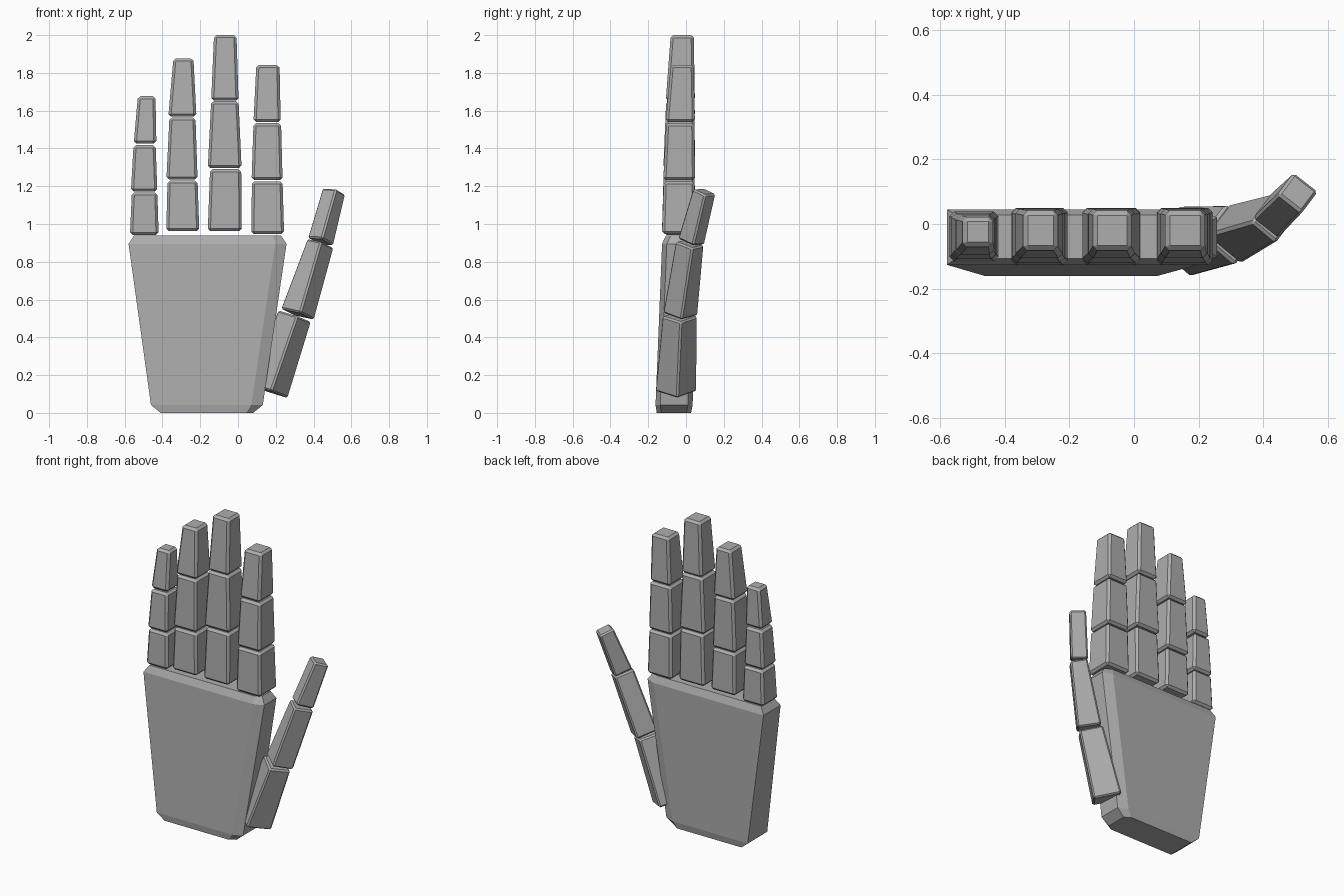
import bpy, bmesh, math
from mathutils import Vector

cube = bpy.data.objects.get("Cube")
if cube:
    bpy.data.objects.remove(cube, do_unlink=True)

grey = bpy.data.materials.new("grey")
grey.use_nodes = True
grey.diffuse_color = (0.42, 0.42, 0.42, 1)
grey.node_tree.nodes["Principled BSDF"].inputs["Base Color"].default_value = (0.42, 0.42, 0.42, 1)


def loft(name, rings, bevel=0):
    """Skin a stack of matching rings, cap the ends, chamfer the edges."""
    bm = bmesh.new()
    loops = [[bm.verts.new(p) for p in ring] for ring in rings]
    n = len(loops[0])
    for a, b in zip(loops, loops[1:]):
        for i in range(n):
            j = (i + 1) % n
            bm.faces.new((a[i], a[j], b[j], b[i]))
    bm.faces.new(loops[0][::-1])
    bm.faces.new(loops[-1])
    if bevel:
        bmesh.ops.bevel(bm, geom=bm.edges[:], offset=bevel, segments=1,
                        profile=0.5, affect='EDGES')
    bmesh.ops.recalc_face_normals(bm, faces=bm.faces[:])
    me = bpy.data.meshes.new(name)
    bm.to_mesh(me)
    bm.free()
    me.materials.append(grey)
    ob = bpy.data.objects.new(name, me)
    bpy.context.collection.objects.link(ob)
    return ob


def rect(x0, x1, y0, y1, z):
    return [(x0, y0, z), (x1, y0, z), (x1, y1, z), (x0, y1, z)]


# Palm: tapered slab, wide chamfers on the thumb side, cut corners at both ends
def palm_ring(z, inset_x, inset_y):
    t = z / 0.935
    x0 = -0.455 - 0.13 * t + inset_x
    x1 = 0.125 + 0.138 * t - inset_x
    y0 = -0.163 + 0.038 * t + inset_y
    y1 = 0.035 + 0.011 * t - inset_y
    cx, cy = 0.06 - inset_x * 0.5, 0.025
    return [(x0, y0, z), (x1 - cx, y0, z), (x1, y0 + cy, z),
            (x1, y1 - cy, z), (x1 - cx, y1, z), (x0, y1, z)]


loft("palm", [palm_ring(0, 0.045, 0.008), palm_ring(0.042, 0, 0),
              palm_ring(0.895, 0, 0), palm_ring(0.938, 0.035, 0.018)])

# Fingers: each segment is (z0, z1, base x0, x1, top x0, x1)
fingers = {
    "little_finger": [(0.942, 1.167, -0.572, -0.42, -0.562, -0.427),
                      (1.172, 1.417, -0.567, -0.427, -0.553, -0.436),
                      (1.425, 1.677, -0.552, -0.432, -0.530, -0.437)],
    "ring_finger": [(0.963, 1.230, -0.380, -0.205, -0.373, -0.214),
                    (1.236, 1.564, -0.379, -0.214, -0.363, -0.225),
                    (1.568, 1.877, -0.369, -0.220, -0.342, -0.236)],
    "middle_finger": [(0.963, 1.290, -0.160, 0.020, -0.148, 0.017),
                      (1.296, 1.650, -0.160, 0.019, -0.142, 0.003),
                      (1.653, 2.000, -0.142, 0.003, -0.127, -0.008)],
    "index_finger": [(0.947, 1.226, 0.070, 0.244, 0.074, 0.236),
                     (1.232, 1.534, 0.072, 0.236, 0.082, 0.228),
                     (1.540, 1.842, 0.082, 0.226, 0.097, 0.220)],
}
joint_names = ("base", "middle", "tip")
# Front and back depth at the base and top of each segment
depths = [(-0.127, 0.050, -0.118, 0.045), (-0.120, 0.048, -0.105, 0.044),
          (-0.107, 0.047, -0.081, 0.041)]
for finger, segments in fingers.items():
    shrink = 0.011 if finger == "little_finger" else 0
    for k, (z0, z1, a0, a1, b0, b1) in enumerate(segments):
        f0, r0, f1, r1 = depths[k]
        r_shift = shrink * (1 + 0.4 * k)
        loft(f"{finger}_{joint_names[k]}",
             [rect(a0, a1, f0 + shrink, r0 - r_shift, z0),
              rect(b0, b1, f1 + shrink, r1 - r_shift, z1)], 0.014)

# Thumb: turned segments, given as base centre, top centre, base size, top size
turn = math.radians(-37)
u0 = Vector((math.cos(turn), math.sin(turn), 0))
v0 = Vector((-math.sin(turn), math.cos(turn), 0))
thumb = [((0.160, -0.053, 0.115), (0.300, -0.033, 0.512), (0.165, 0.155), (0.140, 0.130)),
         ((0.315, -0.030, 0.522), (0.437, 0.020, 0.897), (0.140, 0.130), (0.100, 0.120)),
         ((0.437, 0.027, 0.906), (0.508, 0.097, 1.172), (0.100, 0.110), (0.095, 0.090))]
for k, (p, q, s, t) in enumerate(thumb):
    p, q = Vector(p), Vector(q)
    axis = (q - p).normalized()
    u = (u0 - axis * u0.dot(axis)).normalized()
    v = axis.cross(u)
    rings = [[c + u * (w / 2 * i) + v * (d / 2 * j)
              for i, j in ((-1, -1), (1, -1), (1, 1), (-1, 1))]
             for c, (w, d) in ((p, s), (q, t))]
    loft(f"thumb_{joint_names[k]}", rings, 0.009)
